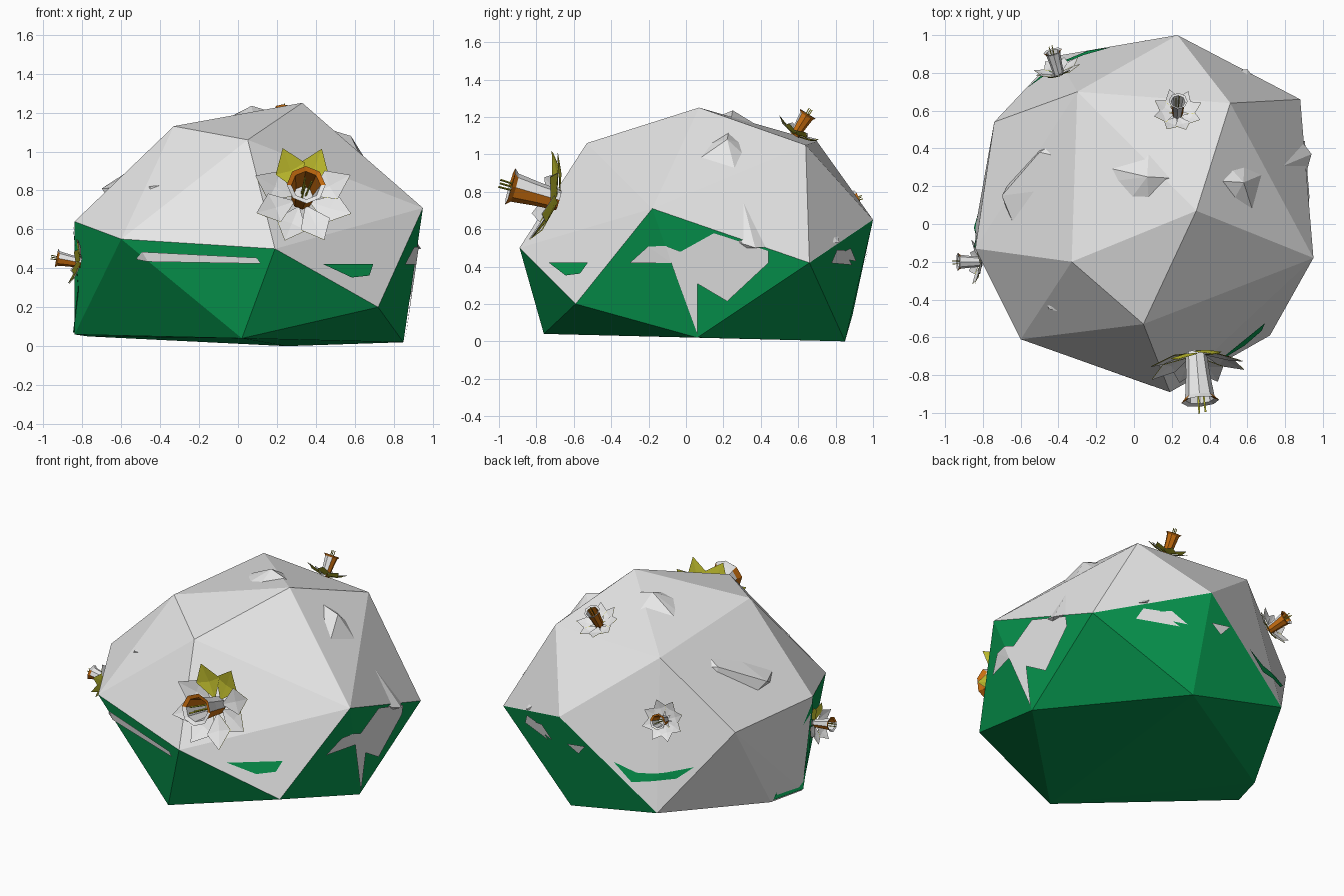
import bpy, bmesh, math
from mathutils import Vector
from mathutils.bvhtree import BVHTree

if "Cube" in bpy.data.objects:
    bpy.data.objects.remove(bpy.data.objects["Cube"])


def material(name, rgb):
    m = bpy.data.materials.new(name)
    m.diffuse_color = (*rgb, 1)
    m.use_nodes = True
    m.node_tree.nodes["Principled BSDF"].inputs["Base Color"].default_value = m.diffuse_color
    return m


WHITE = material("snow_white", (0.80, 0.80, 0.80))
GREEN = material("moss_green", (0.002, 0.30, 0.075))
YELLOW = material("petal_yellow", (0.60, 0.58, 0.03))
ORANGE = material("trumpet_orange", (0.60, 0.16, 0.005))


def finish(bm, name, mats):
    me = bpy.data.meshes.new(name)
    bm.to_mesh(me)
    for m in mats:
        me.materials.append(m)
    ob = bpy.data.objects.new(name, me)
    bpy.context.collection.objects.link(ob)
    return ob


def hull(points):
    bm = bmesh.new()
    for p in points:
        bm.verts.new(p)
    bmesh.ops.convex_hull(bm, input=bm.verts[:])
    loose = [v for v in bm.verts if not v.link_faces]
    bmesh.ops.delete(bm, geom=loose, context='VERTS')
    bmesh.ops.recalc_face_normals(bm, faces=bm.faces[:])
    bm.normal_update()
    return bm


# Main boulder: snow on faces that look up, moss underneath
rock = hull([
    (0.33, 0.07, 1.25), (0.05, -0.53, 1.06), (0.51, 0.64, 1.05),
    (-0.33, -0.20, 1.13), (-0.30, 0.70, 1.07),                      # crown
    (0.88, 0.66, 0.42), (0.23, 1.00, 0.65), (-0.74, 0.54, 0.63),
    (-0.84, -0.13, 0.64), (-0.60, -0.61, 0.55), (0.19, -0.89, 0.50),
    (0.95, -0.18, 0.71),                                            # waist
    (0.72, -0.59, 0.20), (-0.41, 0.89, 0.14), (0.85, 0.06, 0.02),
    (0.25, 0.85, 0.00), (0.02, -0.76, 0.04), (-0.84, -0.02, 0.06),
    (-0.77, 0.21, 0.05)])                                           # foot
for f in rock.faces:
    c = f.calc_center_median()
    snowy = f.normal.z > 0.03 or (f.normal.x < -0.5 and c.y > 0.08)
    f.material_index = 0 if snowy else 1
tree = BVHTree.FromBMesh(rock)
finish(rock, "boulder", [WHITE, GREEN])

# Shallow snow lumps that break through the boulder's upper faces
lumps = hull([
    (0.07, 0.25, 1.235), (0.58, 0.22, 1.08), (-0.70, 0.15, 0.81),
    (0.94, 0.37, 0.50), (0.60, 0.82, 0.53), (-0.50, 0.38, 0.94),
    (0.75, -0.30, 0.72), (0.12, -0.60, 0.88), (-0.45, -0.45, 0.82),
    (0.10, 0.75, 0.93), (-0.5, -0.4, 0.5), (-0.5, 0.5, 0.5), (0.4, -0.5, 0.5)])
finish(lumps, "snow_lumps", [WHITE])


def patch(name, mat, axis, sign, outline):
    """Thin patch projected on the boulder along x or y; outline is (across, z)."""
    bm = bmesh.new()
    verts = []
    for u, z in outline:
        start = Vector((2 * sign, u, z)) if axis == 'x' else Vector((u, 2 * sign, z))
        way = Vector((-sign, 0, 0)) if axis == 'x' else Vector((0, -sign, 0))
        hit = tree.ray_cast(start, way)
        if hit[0]:
            verts.append(bm.verts.new(hit[0] + hit[1] * 0.008))
    f = bm.faces.new(verts)
    f.normal_update()
    if (f.normal.x if axis == 'x' else f.normal.y) * sign < 0:
        f.normal_flip()
    bmesh.ops.triangulate(bm, faces=[f])
    finish(bm, name, [mat])


# Snow showing through moss, and moss showing through snow
patch("front_snow_streak", WHITE, 'y', -1,
      [(-0.52, 0.45), (-0.49, 0.485), (0.10, 0.455), (0.12, 0.425), (-0.46, 0.435)])
patch("front_moss_patch", GREEN, 'y', -1,
      [(0.43, 0.42), (0.69, 0.42), (0.67, 0.36), (0.58, 0.35)])
patch("left_moss_wedge", GREEN, 'x', -1,
      [(-0.125, 0.62), (0.20, 0.065), (-0.02, 0.07), (-0.12, 0.30)])
patch("right_snow_upper", WHITE, 'x', 1,
      [(-0.30, 0.42), (-0.20, 0.51), (-0.105, 0.51), (-0.078, 0.42)])
patch("right_snow_middle", WHITE, 'x', 1,
      [(-0.108, 0.51), (-0.03, 0.48), (0.06, 0.31), (0.06, 0.04), (-0.079, 0.42)])
patch("right_snow_lower", WHITE, 'x', 1,
      [(0.15, 0.58), (-0.03, 0.48), (0.06, 0.31), (0.22, 0.215), (0.44, 0.42),
       (0.44, 0.485)])
patch("right_snow_spot", WHITE, 'x', 1,
      [(0.77, 0.42), (0.80, 0.49), (0.84, 0.49), (0.88, 0.41)])
patch("back_snow_streak", WHITE, 'y', 1,
      [(0.34, 0.43), (0.44, 0.50), (0.52, 0.48), (0.58, 0.42), (0.48, 0.44)])
patch("back_snow_spot", WHITE, 'y', 1, [(0.12, 0.42), (0.06, 0.49), (0.20, 0.47)])
patch("back_moss_left", GREEN, 'y', 1,
      [(-0.56, 0.42), (-0.42, 0.385), (-0.36, 0.375), (-0.36, 0.33), (-0.48, 0.35)])
patch("back_moss_right", GREEN, 'y', 1,
      [(-0.36, 0.375), (-0.26, 0.37), (-0.12, 0.42), (-0.24, 0.31), (-0.36, 0.33)])


def flower(name, centre, axis, size, petals=8, sides=8):
    bm = bmesh.new()
    rot = Vector(axis).normalized().to_track_quat('Z', 'Y').to_matrix()

    # Petals: pointed and cupped, with a front and a back skin; snow on top
    for i in range(petals):
        a = 2 * math.pi * (i + 0.5) / petals
        out = Vector((math.cos(a), math.sin(a), 0))
        side = Vector((-math.sin(a), math.cos(a), 0))
        facing = (rot @ (Vector((0, 0, 1)) - out * 0.32)).z
        for back in (0, 1):
            def pt(r, w, h):
                drop = 0.012 * (i % 2) + 0.004 * back
                return bm.verts.new(out * r + side * w + Vector((0, 0, h - drop)))
            b, m, t = pt(0.04, 0, 0), pt(0.15, 0, 0.025), pt(0.265, 0, 0.08)
            l, r = pt(0.16, 0.082, 0.037), pt(0.16, -0.082, 0.037)
            snow = (-facing if back else facing) > 0.05
            for tri in ((b, m, l), (b, r, m), (m, t, l), (m, r, t)):
                f = bm.faces.new(tri[::-1] if back else tri)
                f.material_index = 0 if snow else 1

    # Trumpet: outer wall, flared rim, then the inner wall
    rings = []
    for r, h in ((0.055, -0.02), (0.065, 0.11), (0.078, 0.225), (0.10, 0.25),
                 (0.075, 0.24), (0.05, 0.05)):
        rings.append([bm.verts.new((r * math.cos(2 * math.pi * k / sides),
                                    r * math.sin(2 * math.pi * k / sides), h))
                      for k in range(sides)])
    for lo, hi in zip(rings, rings[1:]):
        for k in range(sides):
            n = (k + 1) % sides
            bm.faces.new((lo[k], lo[n], hi[n], hi[k])).material_index = 2
    bm.faces.new(rings[-1]).material_index = 2

    # Stamens
    for k in range(3):
        a = 2 * math.pi * k / 3
        p = Vector((0.014 * math.cos(a), 0.014 * math.sin(a), 0))
        ring = [Vector((math.cos(q * 2.094), math.sin(q * 2.094), 0)) * 0.006 for q in range(3)]
        lo = [bm.verts.new(p + d + Vector((0, 0, 0.05))) for d in ring]
        hi = [bm.verts.new(p * 1.6 + d + Vector((0, 0, 0.31))) for d in ring]
        for q in range(3):
            n = (q + 1) % 3
            bm.faces.new((lo[q], lo[n], hi[n], hi[q])).material_index = 1
        bm.faces.new(hi).material_index = 1

    # Aim the flower, then dust the trumpet's upward faces with snow
    for v in bm.verts:
        v.co = rot @ (v.co * size) + Vector(centre)
    bm.normal_update()
    for f in bm.faces:
        if f.material_index == 2 and f.normal.z > 0.2:
            f.material_index = 0
    finish(bm, name, [WHITE, YELLOW, ORANGE])


flower("front_flower", (0.33, -0.70, 0.76), (0.08, -0.94, 0.27), 1.0)
flower("top_flower", (0.23, 0.585, 1.11), (0.03, 0.50, 0.80), 0.50)
flower("left_flower", (-0.815, -0.20, 0.43), (-0.95, 0.0, 0.18), 0.48)
flower("back_flower", (-0.40, 0.80, 0.72), (-0.24, 0.88, 0.32), 0.50)
